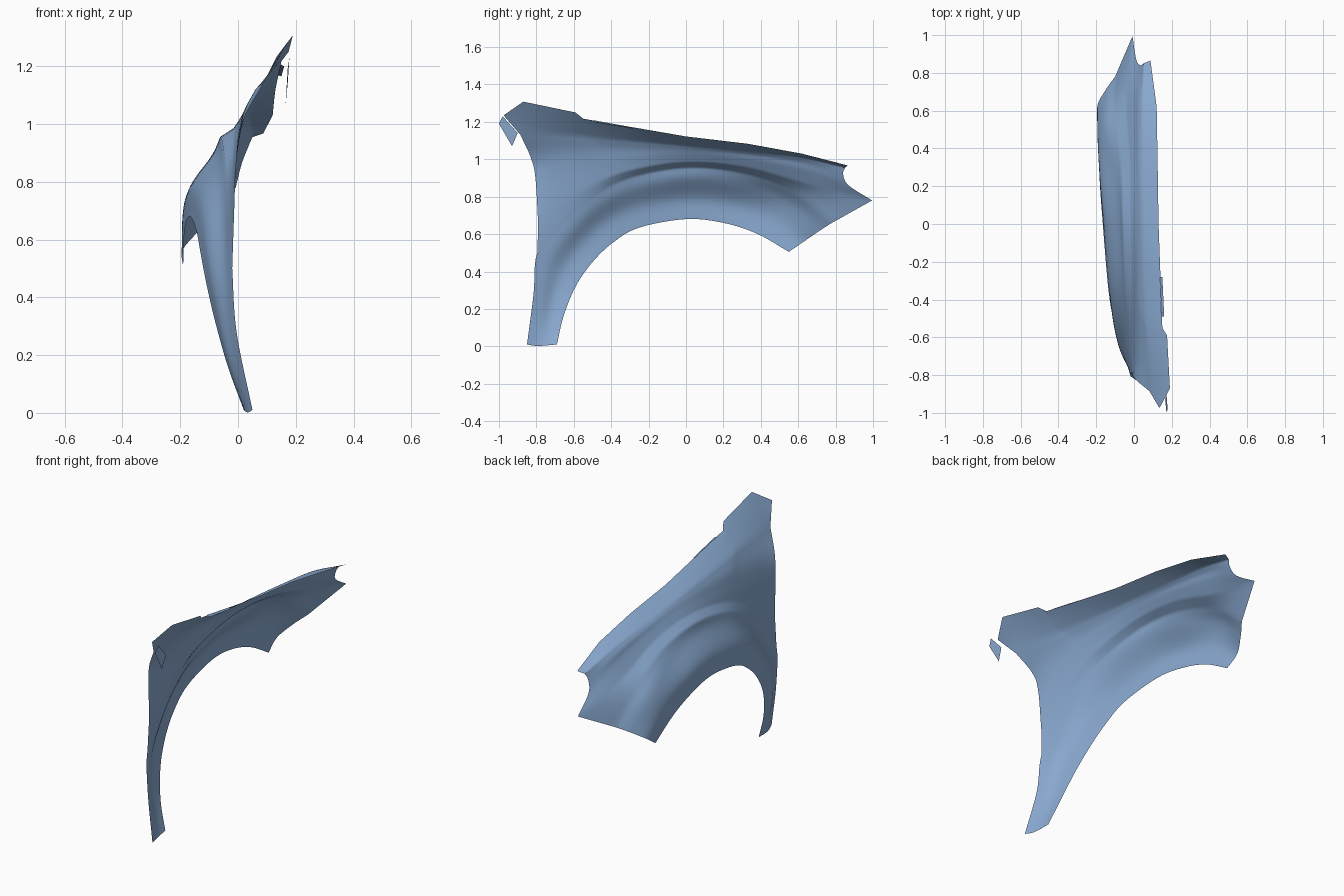
import bpy, bmesh, math
from mathutils import Vector

if "Cube" in bpy.data.objects:
    bpy.data.objects.remove(bpy.data.objects["Cube"])

N = 6  # samples per control span

# Blue paint
paint = bpy.data.materials.new("blue_paint")
paint.diffuse_color = (.26, .41, .65, 1)
paint.use_nodes = True
paint.node_tree.nodes["Principled BSDF"].inputs["Base Color"].default_value = paint.diffuse_color


def spline(pts, n=N, sharp=False):
    """Catmull-Rom (or straight) resampling through the points."""
    out = []
    for i in range(len(pts) - 1):
        b, c = pts[i], pts[i + 1]
        a = pts[i - 1] if i else b * 2 - c
        d = pts[i + 2] if i + 2 < len(pts) else c * 2 - b
        for k in range(n):
            t = k / n
            if sharp:
                out.append(b.lerp(c, t))
            else:
                out.append(0.5 * (2 * b + (c - a) * t + (2 * a - 5 * b + 4 * c - d) * t * t
                                  + (3 * b - a - 3 * c + d) * t ** 3))
    return out + [pts[-1]]


def row(pts, sharp=False):
    """Lengthwise feature line given as (y, z, x)."""
    return spline([Vector((x, y, z)) for y, z, x in pts], sharp=sharp)


def patch(bm, rows):
    """Loft a sheet across several lengthwise lines."""
    cols = [[bm.verts.new(p) for p in spline(list(c))] for c in zip(*rows)]
    for a, b in zip(cols, cols[1:]):
        for i in range(len(a) - 1):
            bm.faces.new((a[i], b[i], b[i + 1], a[i + 1]))


def finish(bm, name):
    bmesh.ops.remove_doubles(bm, verts=bm.verts, dist=0.0005)
    bmesh.ops.recalc_face_normals(bm, faces=bm.faces)
    if sum(f.normal.x * f.calc_area() for f in bm.faces) > 0:
        bmesh.ops.reverse_faces(bm, faces=bm.faces)
    me = bpy.data.meshes.new(name)
    bm.to_mesh(me)
    bm.free()
    me.materials.append(paint)
    ob = bpy.data.objects.new(name, me)
    bpy.context.collection.objects.link(ob)
    bpy.context.view_layer.objects.active = ob
    ob.select_set(True)
    bpy.ops.object.shade_smooth_by_angle(angle=math.radians(45))
    ob.select_set(False)
    return ob


# Wheel arch lines, from foot of the rear leg round to the front
lip = row([(-.69, .01, .02), (-.655, .16, -.035), (-.59, .32, -.08), (-.5, .45, -.11),
           (-.39, .555, -.13), (-.25, .635, -.145), (0, .68, -.165), (.2, .66, -.18),
           (.38, .602, -.187), (.55, .505, -.19)])
flare_low = row([(-.745, .005, .025), (-.72, .2, -.037), (-.665, .39, -.075), (-.57, .53, -.098),
                 (-.45, .65, -.112), (-.28, .74, -.127), (0, .79, -.15), (.23, .77, -.172),
                 (.45, .7, -.19), (.63, .56, -.193)])
flare_high = row([(-.8, .002, .035), (-.77, .24, -.02), (-.735, .44, -.04), (-.63, .6, -.05),
                  (-.48, .74, -.06), (-.29, .84, -.07), (0, .895, -.08), (.26, .87, -.105),
                  (.52, .78, -.155), (.71, .615, -.15)])
ridge = row([(-.85, .01, .05), (-.815, .28, -.005), (-.795, .5, -.02), (-.68, .66, -.03),
             (-.5, .8, -.037), (-.3, .9, -.048), (0, .955, -.06), (.3, .925, -.07),
             (.57, .83, -.10), (.78, .66, -.10)])

# Body side lines, from the door edge to the nose
valley = row([(-.79, .65, -.015), (-.68, .75, -.02), (-.5, .86, -.018), (-.3, .94, -.013),
              (0, .985, -.015), (.32, .96, -.02), (.64, .87, -.04), (.995, .78, -.008)])
side = row([(-.805, .9, -.005), (-.7, .92, 0), (-.53, .965, .004), (-.35, 1.0, .007),
            (0, 1.025, .01), (.33, 1.0, .008), (.64, .94, .003), (.87, .86, .012)])
scallop = row([(-.83, 1.01, .015), (-.73, 1.03, .025), (-.55, 1.045, .027), (-.4, 1.055, .025),
               (0, 1.05, .025), (.33, 1.025, .022), (.63, .98, .02), (.84, .92, .035)])
shoulder = row([(-.885, 1.13, .082), (-.8, 1.135, .08), (-.58, 1.125, .065), (-.45, 1.11, .055),
                (0, 1.07, .04), (.33, 1.04, .037), (.62, 1.008, .04), (.85, .955, .05)])
top_edge = row([(-.975, 1.235, .135), (-.87, 1.308, .19), (-.59, 1.25, .175), (-.55, 1.217, .15),
                (0, 1.122, .13), (.33, 1.083, .125), (.62, 1.03, .12), (.865, .967, .087)], sharp=True)

# Fender skin
bm = bmesh.new()
patch(bm, [lip, flare_low, flare_high, ridge])
patch(bm, [ridge[2 * N:], valley])
patch(bm, [valley, side, scallop, shoulder])
patch(bm, [shoulder, top_edge])
finish(bm, "fender_panel")


# Small flat pieces
def plate(name, corners):
    bm = bmesh.new()
    bm.faces.new([bm.verts.new(c) for c in corners])
    finish(bm, name)


plate("rear_corner_piece", [(.172, -1, 1.19), (.178, -.98, 1.23), (.172, -.9, 1.14), (.165, -.93, 1.07)])
plate("upper_flange_tab", [(.138, -.28, 1.17), (.15, -.28, 1.165), (.16, -.49, 1.2), (.145, -.49, 1.208)])
